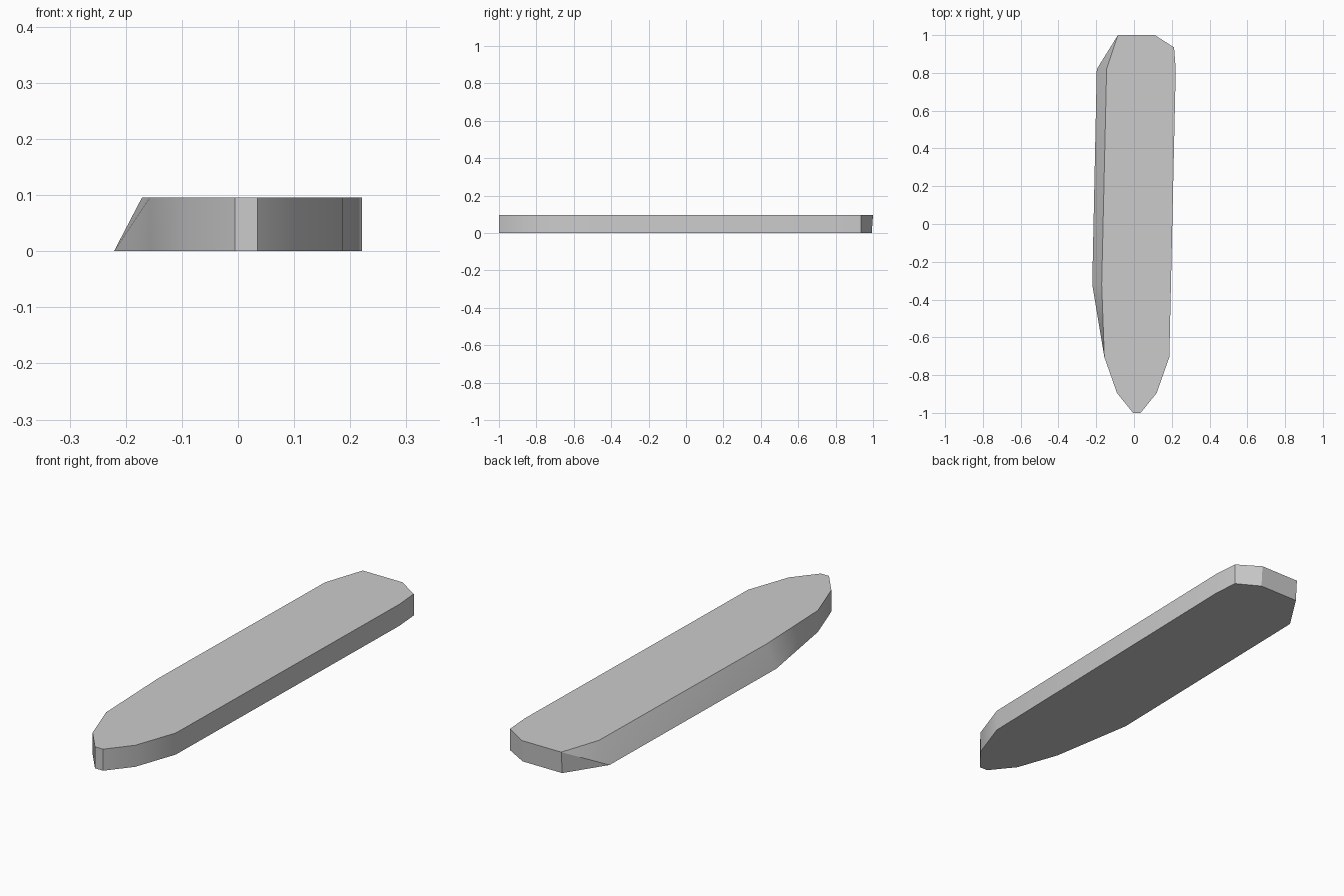
import bpy, bmesh, math

cube = bpy.data.objects.get("Cube")
if cube:
    bpy.data.objects.remove(cube)

HEIGHT = 0.096

grey = bpy.data.materials.new("plain grey")
grey.use_nodes = True
colour = (0.6, 0.6, 0.6, 1)
grey.diffuse_color = colour
grey.node_tree.nodes["Principled BSDF"].inputs["Base Color"].default_value = colour

# Outline counterclockwise from the narrow tip: base x, base y, top x, top y
straight_side = [(-0.005, -1), (0.035, -1), (0.12, -0.895), (0.187, -0.705),
                 (0.221, 0.82), (0.212, 0.935)]
blunt_end = [(0.11, 0.993, 0.11, 1), (-0.085, 0.993, -0.085, 1)]
sloped_side = [(-0.197, 0.82, -0.145, 0.82), (-0.221, -0.32, -0.171, -0.32)]
tip_side = [(-0.157, -0.705), (-0.09, -0.895)]
outline = ([p + p for p in straight_side] + blunt_end + sloped_side
           + [p + p for p in tip_side])

# Slab body with caps and walls
bm = bmesh.new()
base = [bm.verts.new((p[0], p[1], 0)) for p in outline]
top = [bm.verts.new((p[2], p[3], HEIGHT)) for p in outline]
bm.faces.new(top)
bm.faces.new(base[::-1])
first_slope = len(straight_side) + len(blunt_end)
n = len(outline)
for i in range(n):
    j = (i + 1) % n
    if j == first_slope:
        # Twisted facet where the slope meets the blunt end
        bm.faces.new((base[i], base[j], top[i]))
        bm.faces.new((base[j], top[j], top[i]))
    elif i == first_slope + 1:
        # Twisted facet where the slope runs into the tip
        bm.faces.new((base[i], base[j], top[j]))
        bm.faces.new((base[i], top[j], top[i]))
    else:
        bm.faces.new((base[i], base[j], top[j], top[i]))
bm.normal_update()

mesh = bpy.data.meshes.new("slab_body")
bm.to_mesh(mesh)
bm.free()
mesh.materials.append(grey)
slab = bpy.data.objects.new("slab_body", mesh)
bpy.context.collection.objects.link(slab)

bpy.ops.object.select_all(action='DESELECT')
slab.select_set(True)
bpy.context.view_layer.objects.active = slab
bpy.ops.object.shade_smooth_by_angle(angle=math.radians(30))
